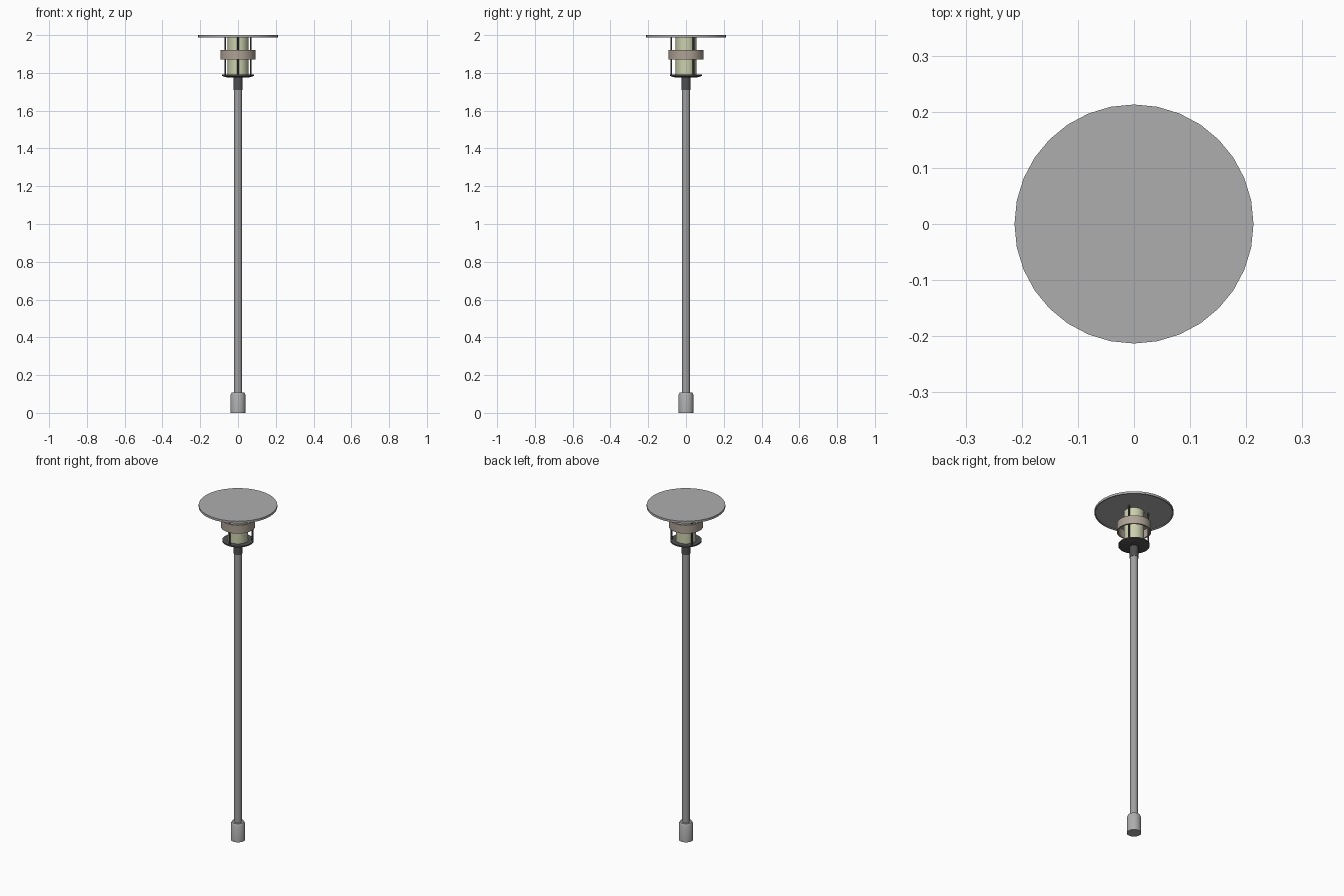
import bpy, bmesh, math

old = bpy.data.objects.get("Cube")
if old:
    bpy.data.objects.remove(old, do_unlink=True)


def material(name, r, g, b):
    m = bpy.data.materials.new(name)
    m.use_nodes = True
    m.diffuse_color = (r, g, b, 1)
    m.node_tree.nodes["Principled BSDF"].inputs["Base Color"].default_value = (r, g, b, 1)
    return m


light_grey = material("light grey metal", 0.42, 0.42, 0.42)
pole_grey = material("pole grey", 0.35, 0.35, 0.35)
charcoal = material("charcoal metal", 0.08, 0.08, 0.08)
cream = material("cream glass", 0.60, 0.63, 0.42)
taupe = material("taupe band", 0.42, 0.36, 0.30)


def lathe(name, profile, mat, sides=32, closed=False, at=(0, 0)):
    """Spin (radius, z) points around z; open profiles are capped at both ends."""
    bm = bmesh.new()
    rings = []
    for r, z in profile:
        rings.append([bm.verts.new((r * math.cos(math.tau * i / sides),
                                    r * math.sin(math.tau * i / sides), z))
                      for i in range(sides)])
    pairs = list(zip(rings, rings[1:]))
    if closed:
        pairs.append((rings[-1], rings[0]))
    for a, b in pairs:
        for i in range(sides):
            j = (i + 1) % sides
            bm.faces.new((a[i], a[j], b[j], b[i]))
    if not closed:
        bm.faces.new(rings[0])
        bm.faces.new(rings[-1])
    bmesh.ops.recalc_face_normals(bm, faces=bm.faces)
    mesh = bpy.data.meshes.new(name)
    bm.to_mesh(mesh)
    bm.free()
    mesh.materials.append(mat)
    obj = bpy.data.objects.new(name, mesh)
    obj.location = (at[0], at[1], 0)
    bpy.context.collection.objects.link(obj)
    bpy.ops.object.select_all(action='DESELECT')
    obj.select_set(True)
    bpy.context.view_layer.objects.active = obj
    bpy.ops.object.shade_smooth_by_angle(angle=math.radians(30))
    return obj


# Post: foot sleeve, pole and dark neck
lathe("foot_sleeve", [(0.039, 0), (0.039, 0.095), (0.033, 0.108)], light_grey)
lathe("pole", [(0.022, 0.1), (0.022, 1.72)], pole_grey)
lathe("neck", [(0.024, 1.71), (0.024, 1.78)], charcoal)

# Lamp head: dished base plate, glass, band and shade
lathe("base_plate", [(0.055, 1.775), (0.085, 1.784), (0.085, 1.791)], charcoal)
lathe("glass", [(0.055, 1.79), (0.055, 1.99)], cream)
lathe("band", [(0.093, 1.87), (0.093, 1.92), (0.084, 1.92), (0.084, 1.87)],
      taupe, closed=True)
lathe("shade", [(0.207, 1.992), (0.207, 1.987), (0.213, 1.987), (0.213, 2.0)], light_grey)

# Three rods carry the shade, one at the front
for i in range(3):
    a = -math.pi / 2 + i * math.tau / 3
    lathe(f"rod_{i + 1}", [(0.005, 1.785), (0.005, 1.993)], charcoal, sides=12,
          at=(0.078 * math.cos(a), 0.078 * math.sin(a)))
